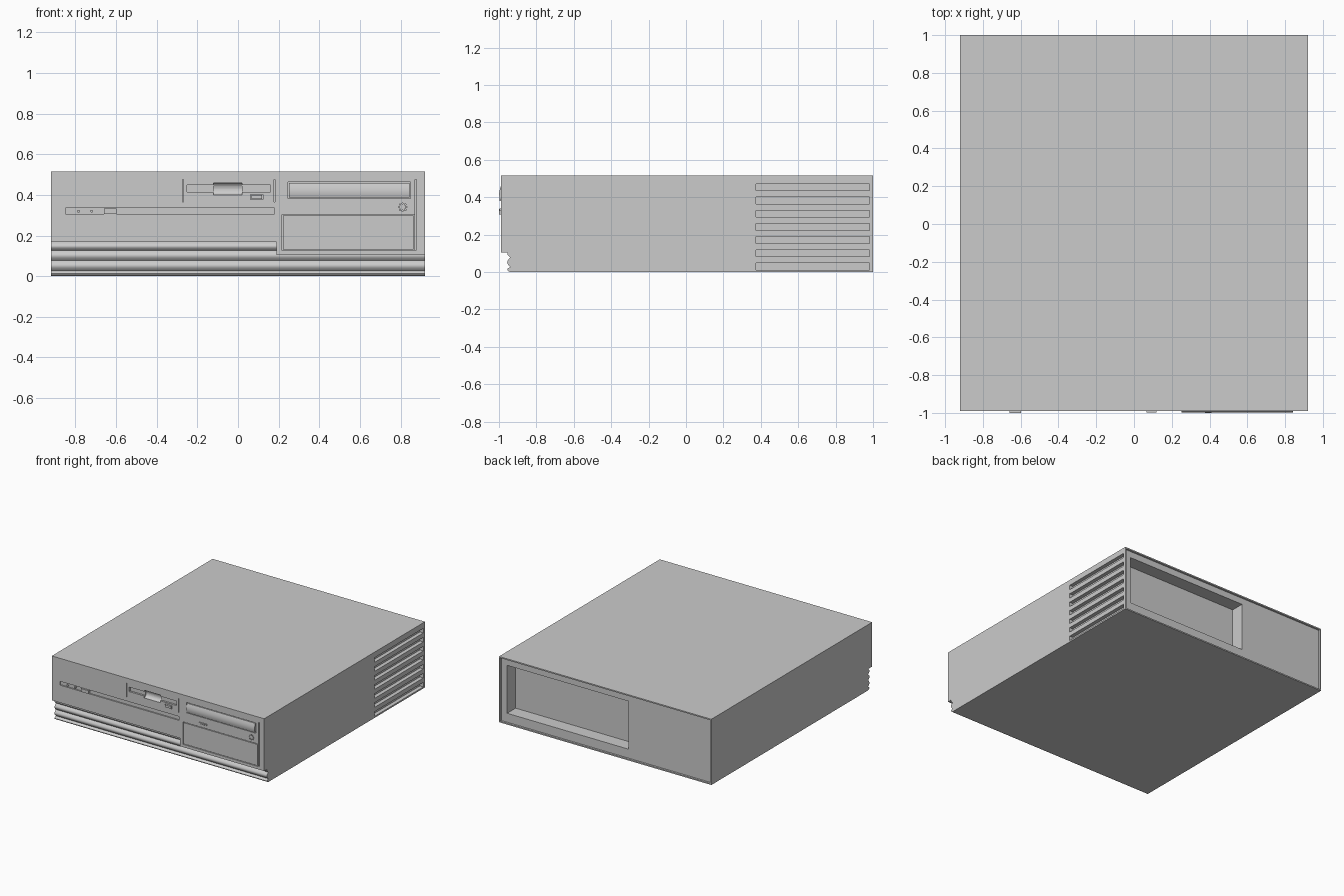
import bpy, bmesh, math
from mathutils import Matrix, Vector

if "Cube" in bpy.data.objects:
    bpy.data.objects.remove(bpy.data.objects["Cube"])


def finish(name, bm):
    bmesh.ops.recalc_face_normals(bm, faces=bm.faces)
    me = bpy.data.meshes.new(name)
    bm.to_mesh(me)
    bm.free()
    ob = bpy.data.objects.new(name, me)
    bpy.context.collection.objects.link(ob)
    return ob


def boxes(name, specs):
    """One mesh holding boxes given as (x0, x1, y0, y1, z0, z1)."""
    bm = bmesh.new()
    for x0, x1, y0, y1, z0, z1 in specs:
        m = Matrix.Translation(((x0 + x1) / 2, (y0 + y1) / 2, (z0 + z1) / 2))
        m = m @ Matrix.Diagonal((x1 - x0, y1 - y0, z1 - z0, 1))
        bmesh.ops.create_cube(bm, size=1, matrix=m)
    return finish(name, bm)


def extrude(name, points, offset):
    """Extrude a flat outline of 3D points along an offset."""
    bm = bmesh.new()
    face = bm.faces.new([bm.verts.new(p) for p in points])
    res = bmesh.ops.extrude_face_region(bm, geom=[face], use_keep_orig=True)
    verts = [g for g in res["geom"] if isinstance(g, bmesh.types.BMVert)]
    bmesh.ops.translate(bm, verts=verts, vec=Vector(offset))
    return finish(name, bm)


def cut(target, cutter):
    cutter.hide_render = True
    mod = target.modifiers.new("cut", "BOOLEAN")
    mod.operation = "DIFFERENCE"
    mod.solver = "EXACT"
    mod.object = cutter
    bpy.context.view_layer.objects.active = target
    bpy.ops.object.modifier_apply(modifier=mod.name)
    bpy.data.objects.remove(cutter)


def smooth(ob):
    bpy.ops.object.select_all(action="DESELECT")
    ob.select_set(True)
    bpy.context.view_layer.objects.active = ob
    bpy.ops.object.shade_smooth_by_angle(angle=math.radians(35))


W, H, FRONT, SEAM = 0.92, 0.515, -0.99, -0.93

# Main case: rear lip, rear opening and side vent slots
case = boxes("case", [(-W, W, SEAM, 1, 0, H)])
cut(case, boxes("rear_inset_cutter", [(-W + .01, W - .01, .985, 1.1, .01, H - .01)]))
cut(case, boxes("rear_opening_cutter", [(-.19, .86, .88, 1.1, .08, .455)]))
cut(case, boxes("vent_cutter", [
    (W - .03, W + .1, .375, .98, .012 + i * .0705, .048 + i * .0705) for i in range(7)]))

# Front bezel with stepped lower edge
outline = [(-W, .168), (.19, .168), (.19, .105), (W, .105), (W, H), (-W, H)]
bezel = extrude("front_bezel", [(x, FRONT, z) for x, z in outline], (0, SEAM - FRONT, 0))


def pocket(x0, x1, z0, z1, depth):
    return (x0, x1, FRONT - .05, FRONT + depth, z0, z1)


cut(bezel, boxes("bezel_cutter", [
    pocket(-.85, .18, .305, .335, .01),        # indicator strip
    pocket(-.25, .16, .415, .45, .015),        # floppy slot
    pocket(.062, .123, .377, .403, .012),      # floppy eject well
    pocket(-.274, -.268, .365, .475, .008),    # bay seams
    pocket(.177, .183, .365, .475, .008),
    pocket(.872, .878, .13, .475, .008),
    pocket(.247, .848, .382, .463, .015),      # optical drive bay
    pocket(.217, .868, .127, .303, .015),      # blank panel bay
]))

# Finger scoop across the floppy slot
arc = [(-.12, FRONT + .025 * math.cos(a), .43 + .03 * math.sin(a))
       for a in (2 * math.pi * i / 24 for i in range(24))]
cut(bezel, extrude("scoop_cutter", arc, (.14, 0, 0)))

# Ring of small holes
cut(bezel, boxes("hole_cutter", [
    pocket(x - .003, x + .003, z - .003, z + .003, .008) for x, z in
    ((.81 + .018 * math.cos(i * math.pi / 4), .34 + .018 * math.sin(i * math.pi / 4))
     for i in range(8))]))

# Rounded horizontal ribs along the lower front
STEPS = 6


def rib_profile(z0, z1, x):
    pts = [(x, SEAM, z0)]
    for i in range(STEPS + 1):
        t = i / STEPS
        pts.append((x, -.94 - .016 * math.sin(math.pi * t), z0 + (z1 - z0) * t))
    return pts + [(x, SEAM, z1)]


for i, (z0, z1, x1) in enumerate([(0, .027, W), (.027, .077, W),
                                 (.077, .105, W), (.105, .127, .19), (.127, .168, .19)]):
    if z0 == .105:
        continue
    top = .127 if z0 == .077 else z1
    smooth(extrude(f"front_rib_{i}", rib_profile(z0, top, -W), (x1 + W, 0, 0)))

# Blank drive panel
boxes("blank_panel", [(.222, .863, FRONT, FRONT + .015, .132, .298)])

# Optical drive tray with a curved face
tray = [(.252, FRONT + .015, .387)]
for i in range(9):
    t = i / 8
    tray.append((.252, FRONT - .009 * math.sin(math.pi * (.15 + .85 * t)), .387 + .071 * t))
tray.append((.252, FRONT + .015, .458))
smooth(extrude("drive_tray", tray, (.591, 0, 0)))

# Buttons and indicators
boxes("power_button", [(-.66, -.597, -1, FRONT + .01, .307, .333)])
boxes("floppy_eject_button", [(.066, .119, -.998, FRONT + .012, .381, .399)])
boxes("tray_button", [(.36, .425, -.997, FRONT, .326, .34)])
boxes("tray_button_divider", [(.375, .41, -1, FRONT, .329, .337)])
for i, x in enumerate((-.785, -.72)):
    bm = bmesh.new()
    bmesh.ops.create_cone(bm, cap_ends=True, segments=12, radius1=.007, radius2=.007, depth=.012,
                          matrix=Matrix.Translation((x, FRONT + .005, .32)) @
                          Matrix.Rotation(math.pi / 2, 4, "X"))
    finish(f"indicator_light_{i}", bm)
